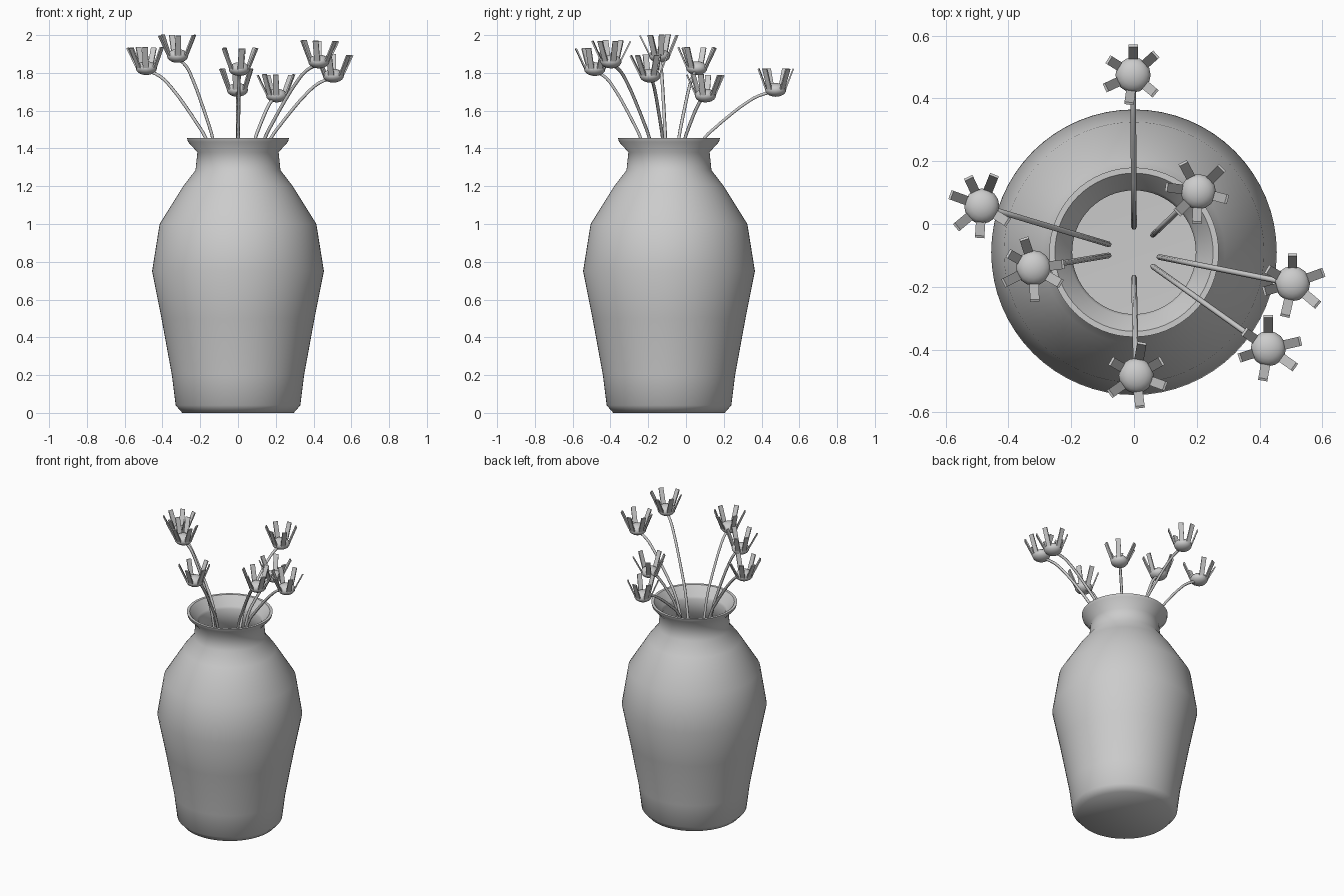
import bpy, bmesh, math, random
from mathutils import Matrix, Vector

if "Cube" in bpy.data.objects:
    bpy.data.objects.remove(bpy.data.objects["Cube"])

random.seed(4)
AXIS = Vector((0, -0.09, 0))


def finish(name, bm, angle=None):
    bmesh.ops.recalc_face_normals(bm, faces=bm.faces)
    me = bpy.data.meshes.new(name)
    bm.to_mesh(me)
    bm.free()
    ob = bpy.data.objects.new(name, me)
    bpy.context.collection.objects.link(ob)
    if angle:
        bpy.ops.object.select_all(action='DESELECT')
        ob.select_set(True)
        bpy.context.view_layer.objects.active = ob
        bpy.ops.object.shade_smooth_by_angle(angle=math.radians(angle))
    return ob


def lathe(name, profile, sides):
    bm = bmesh.new()
    vs = [bm.verts.new((r, 0, z)) for r, z in profile]
    es = [bm.edges.new(p) for p in zip(vs, vs[1:])]
    bmesh.ops.spin(bm, geom=vs + es, axis=(0, 0, 1), cent=(0, 0, 0),
                   angle=math.tau, steps=sides, use_merge=True)
    bmesh.ops.remove_doubles(bm, verts=bm.verts, dist=1e-4)
    bmesh.ops.translate(bm, verts=bm.verts, vec=AXIS)
    return finish(name, bm, 50)


# Hollow vase: outer wall up, over the flared rim, then down the inside
lathe("vase", [
    (0, 0), (0.295, 0), (0.33, 0.04), (0.35, 0.2), (0.405, 0.5), (0.455, 0.75),
    (0.415, 1.0), (0.29, 1.2), (0.225, 1.285), (0.215, 1.38), (0.265, 1.435),
    (0.27, 1.455), (0.252, 1.455), (0.205, 1.395), (0.197, 1.38), (0.205, 1.28),
    (0.27, 1.19), (0.395, 0.99), (0.435, 0.75), (0.385, 0.5), (0.33, 0.2),
    (0.305, 0.04), (0, 0.03)], 64)

# Flowers: stem foot (x, y), head centre, petal directions in degrees
FLOWERS = [
    ((0, -0.01), (-0.003, 0.475, 1.71), (90, 148, 205, 262, 320, 42)),
    ((0.06, -0.035), (0.205, 0.103, 1.68), (45, 118, 172, 225, 267, 345)),
    ((0.08, -0.105), (0.505, -0.19, 1.785), (90, 150, 195, 257, 320, 20)),
    ((0.06, -0.135), (0.428, -0.397, 1.86), (90, 145, 198, 260, 325, 13)),
    ((0, -0.17), (0.007, -0.483, 1.82), (80, 150, 215, 277, 340, 30)),
    ((-0.08, -0.1), (-0.32, -0.14, 1.89), (108, 150, 207, 272, 330, 7)),
    ((-0.08, -0.065), (-0.485, 0.057, 1.825), (68, 115, 160, 220, 266, 328)),
]
# Stem shape: outward fraction against height fraction above the rim
BEND = [(0.11, -0.4), (0.23, 0), (0.34, 0.2), (0.46, 0.4), (0.66, 0.7), (0.82, 0.88), (1, 0.97)]
STEM_FOOT = 1.1


def stem(name, foot, head):
    a, b = Vector((*foot, STEM_FOOT)), Vector(head)
    pts = [a]
    for f, h in BEND:
        p = a.lerp(b, f)
        p.z = 1.46 + h * (b.z - 1.46)
        pts.append(p)
    cu = bpy.data.curves.new(name, 'CURVE')
    cu.dimensions = '3D'
    cu.bevel_depth = 0.009
    cu.bevel_resolution = 1
    cu.resolution_u = 3
    cu.use_fill_caps = True
    sp = cu.splines.new('BEZIER')
    sp.bezier_points.add(len(pts) - 1)
    for bp, p in zip(sp.bezier_points, pts):
        bp.co = p
        bp.handle_left_type = bp.handle_right_type = 'AUTO'
    bpy.context.collection.objects.link(bpy.data.objects.new(name, cu))


for i, (foot, head, angles) in enumerate(FLOWERS, 1):
    stem(f"stem_{i}", foot, head)
    at = Matrix.Translation(head)

    # Flattened round flower centre
    bm = bmesh.new()
    bmesh.ops.create_uvsphere(bm, u_segments=16, v_segments=10, radius=0.056,
                              matrix=at @ Matrix.Diagonal((1, 1, 0.65, 1)))
    finish(f"flower_centre_{i}", bm, 40)

    # Thin strip petals leaning outward
    bm = bmesh.new()
    for a in angles:
        tilt = math.radians(random.uniform(19, 28))
        m = (at @ Matrix.Rotation(math.radians(a), 4, 'Z')
             @ Matrix.Translation((0.05, 0, 0.0))
             @ Matrix.Rotation(tilt, 4, 'Y')
             @ Matrix.Translation((0, 0, 0.06))
             @ Matrix.Diagonal((0.008, 0.03, 0.12, 1)))
        bmesh.ops.create_cube(bm, size=1, matrix=m)
    finish(f"petals_{i}", bm)
